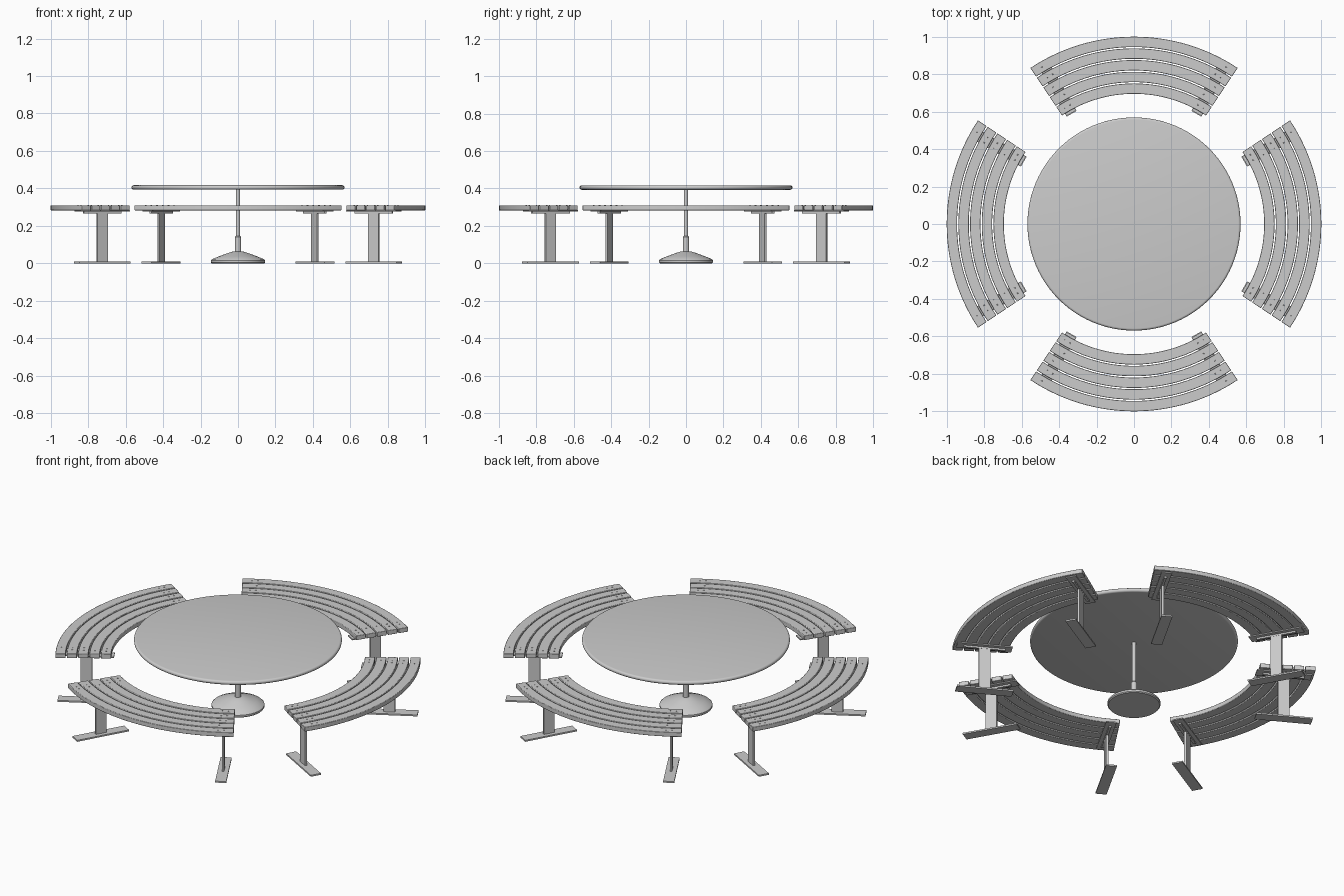
import bpy, bmesh
from math import sin, cos, pi, radians
from mathutils import Matrix, Vector

if "Cube" in bpy.data.objects:
    bpy.data.objects.remove(bpy.data.objects["Cube"])


def make_object(name, bm, smooth=True, bevel=0.0):
    bmesh.ops.recalc_face_normals(bm, faces=bm.faces)
    mesh = bpy.data.meshes.new(name)
    bm.to_mesh(mesh)
    bm.free()
    ob = bpy.data.objects.new(name, mesh)
    bpy.context.collection.objects.link(ob)
    if bevel:
        mod = ob.modifiers.new("soft_edges", "BEVEL")
        mod.width, mod.segments = bevel, 2
        mod.limit_method = "ANGLE"
        mod.angle_limit = radians(50)
    if smooth:
        bpy.ops.object.select_all(action="DESELECT")
        ob.select_set(True)
        bpy.context.view_layer.objects.active = ob
        bpy.ops.object.shade_smooth_by_angle(angle=radians(35))
    return ob


def lathe(name, profile, steps):
    # revolve a (radius, height) profile that starts and ends on the axis
    bm = bmesh.new()
    verts = [bm.verts.new((r, 0, z)) for r, z in profile]
    edges = [bm.edges.new(p) for p in zip(verts, verts[1:])]
    bmesh.ops.spin(bm, geom=verts + edges, cent=(0, 0, 0), axis=(0, 0, 1),
                   angle=2 * pi, steps=steps)
    bmesh.ops.remove_doubles(bm, verts=bm.verts, dist=1e-5)
    return make_object(name, bm)


def polar(r, a, z):
    # angle measured from the bench centre line, which points to -y
    return Vector((r * sin(a), -r * cos(a), z))


def arc_slat(name, r0, r1, z0, z1, half, turn, steps=32):
    bm = bmesh.new()
    rings = []
    for i in range(steps + 1):
        a = turn - half + 2 * half * i / steps
        rings.append([bm.verts.new(polar(r, a, z))
                      for r, z in ((r0, z0), (r1, z0), (r1, z1), (r0, z1))])
    for a, b in zip(rings, rings[1:]):
        for k in range(4):
            bm.faces.new((a[k], a[(k + 1) % 4], b[(k + 1) % 4], b[k]))
    bm.faces.new(rings[0])
    bm.faces.new(rings[-1])
    return make_object(name, bm, bevel=0.0025)


def radial_box(name, length, width, z0, z1, a, r=0.833):
    # box with its length along the radius at angle a
    bm = bmesh.new()
    m = (Matrix.Translation(polar(r, a, (z0 + z1) / 2)) @ Matrix.Rotation(a, 4, "Z")
         @ Matrix.Diagonal((width, length, z1 - z0, 1)))
    bmesh.ops.create_cube(bm, size=1, matrix=m)
    return make_object(name, bm, smooth=False)


# round table top with a rolled rim
rim = [(0.557 + 0.012 * cos(t), 0.405 + 0.012 * sin(t))
       for t in [radians(-90 + 22.5 * i) for i in range(9)]]
lathe("table_top", [(0, 0.393)] + rim + [(0, 0.417)], 96)

# pedestal post with its thicker sleeve
lathe("table_post", [(0, 0.05), (0.017, 0.05), (0.017, 0.14), (0.012, 0.147),
                     (0.012, 0.394), (0, 0.394)], 24)

# domed pedestal foot
lathe("table_base", [(0, 0), (0.14, 0), (0.145, 0.005), (0.145, 0.016), (0.139, 0.022),
                     (0.10, 0.038), (0.06, 0.053), (0.035, 0.061), (0.02, 0.064),
                     (0, 0.064)], 48)

# four curved benches
INNER, OUTER, GAP, COUNT = 0.695, 1.0, 0.007, 5
SLAT = (OUTER - INNER - GAP * (COUNT - 1)) / COUNT
for b in range(4):
    turn = b * pi / 2
    for s in range(COUNT):
        r0 = INNER + s * (SLAT + GAP)
        arc_slat(f"bench_{b}_slat_{s}", r0, r0 + SLAT, 0.283, 0.31, radians(33.6), turn)
    for side in (-1, 1):
        a = turn + side * radians(29.5)
        tag = f"bench_{b}_{'left' if side < 0 else 'right'}"
        # floor plate, upright, and support under the slats
        radial_box(tag + "_foot", 0.314, 0.061, 0, 0.009, a)
        radial_box(tag + "_upright", 0.063, 0.012, 0.008, 0.278, a)
        radial_box(tag + "_bracket", 0.306, 0.058, 0.277, 0.284, a)
        radial_box(tag + "_bracket_rib", 0.23, 0.014, 0.267, 0.278, a)
        # two screw heads per slat
        bm = bmesh.new()
        for s in range(COUNT):
            r = INNER + s * (SLAT + GAP) + SLAT / 2
            for off in (-0.016, 0.016):
                bmesh.ops.create_cone(bm, cap_ends=True, segments=10, radius1=0.004,
                                      radius2=0.003, depth=0.003,
                                      matrix=Matrix.Translation(polar(r, a + off / r, 0.3105)))
        make_object(tag + "_screws", bm)
